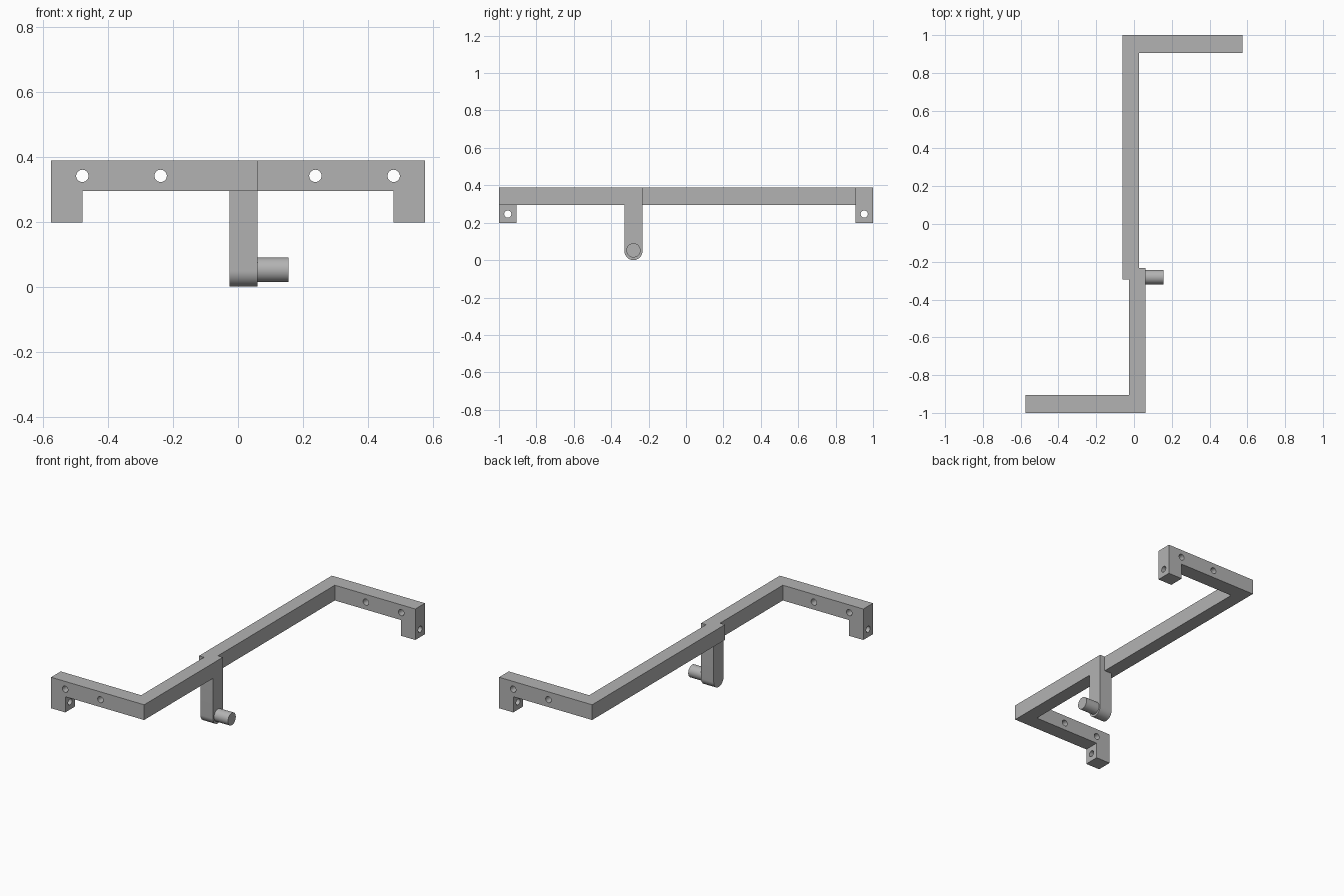
import bpy, bmesh, math
from mathutils import Matrix, Vector

cube = bpy.data.objects.get("Cube")
if cube:
    bpy.data.objects.remove(cube, do_unlink=True)

grey = bpy.data.materials.new("plain_grey")
grey.use_nodes = True
grey.diffuse_color = (0.45, 0.45, 0.45, 1)
grey.node_tree.nodes["Principled BSDF"].inputs["Base Color"].default_value = (0.45, 0.45, 0.45, 1)

TOP, UNDER, FOOT = 0.389, 0.295, 0.198    # heights of bar top, bar underside, foot
HALF_X, FOOT_IN = 0.575, 0.478            # arm tip and inner side of foot
BAR_OUT, BAR_IN = 0.06, -0.026            # sides of the long bar
END, ARM_IN = 1.0, 0.906                  # outer and inner face of the arm
LEG_Y, LEG_R = -0.281, 0.048


def finish(name, bm):
    bmesh.ops.recalc_face_normals(bm, faces=bm.faces)
    mesh = bpy.data.meshes.new(name)
    bm.to_mesh(mesh)
    bm.free()
    mesh.materials.append(grey)
    obj = bpy.data.objects.new(name, mesh)
    bpy.context.collection.objects.link(obj)
    return obj


def cylinder(name, centre, axis, radius, length, sides=48):
    bm = bmesh.new()
    turn = Vector((0, 0, 1)).rotation_difference(Vector(axis)).to_matrix().to_4x4()
    bmesh.ops.create_cone(bm, cap_ends=True, segments=sides, radius1=radius, radius2=radius,
                          depth=length, matrix=Matrix.Translation(centre) @ turn)
    return finish(name, bm)


def boolean(obj, other, operation):
    mod = obj.modifiers.new(other.name, 'BOOLEAN')
    mod.operation, mod.solver, mod.object = operation, 'EXACT', other
    other.hide_render = True
    other.hide_set(True)


def smooth(obj):
    bpy.ops.object.select_all(action='DESELECT')
    obj.select_set(True)
    bpy.context.view_layer.objects.active = obj
    bpy.ops.object.shade_smooth_by_angle(angle=math.radians(30))


def bracket(name, side, bar_end):
    """Arm, long bar and drilled foot; side -1 turns it half round."""
    bm = bmesh.new()
    plan = [(-FOOT_IN, -END), (BAR_OUT, -END), (BAR_OUT, bar_end),
            (BAR_IN, bar_end), (BAR_IN, -ARM_IN), (-FOOT_IN, -ARM_IN)]
    tip = [(-HALF_X, -ARM_IN), (-HALF_X, -END)]
    ring = [bm.verts.new((x * side, y * side, UNDER)) for x, y in plan]
    ends = [bm.verts.new((x * side, y * side, UNDER)) for x, y in tip]
    main = bm.faces.new(ring)
    foot = bm.faces.new([ring[0], ring[-1]] + ends)
    # Slab, then the foot drawn down from its tip
    top = bmesh.ops.extrude_face_region(bm, geom=[main, foot])
    bmesh.ops.translate(bm, vec=(0, 0, TOP - UNDER),
                        verts=[g for g in top["geom"] if isinstance(g, bmesh.types.BMVert)])
    foot = next(f for f in bm.faces if len(f.verts) == 4
                and all(abs(v.co.z - UNDER) < 0.001 for v in f.verts))
    low = bmesh.ops.extrude_discrete_faces(bm, faces=[foot])["faces"][0]
    bmesh.ops.translate(bm, vec=(0, 0, FOOT - UNDER), verts=low.verts)
    bmesh.ops.remove_doubles(bm, verts=bm.verts, dist=0.0001)
    bmesh.ops.recalc_face_normals(bm, faces=bm.faces)
    bmesh.ops.dissolve_limit(bm, angle_limit=0.01, verts=bm.verts, edges=bm.edges)
    obj = finish(name, bm)
    # Screw holes through the arm and the foot
    y = -0.953 * side
    drills = [((-0.479 * side, y, 0.341), (0, 1, 0)),
              ((-0.238 * side, y, 0.341), (0, 1, 0)),
              ((-0.526 * side, y, 0.246), (1, 0, 0))]
    for i, (centre, axis) in enumerate(drills):
        boolean(obj, cylinder(f"{name}_drill_{i + 1}", centre, axis, 0.019, 0.2, 32), 'DIFFERENCE')
    return obj


front = bracket("front_bracket", 1, LEG_Y + LEG_R)
back = bracket("back_bracket", -1, 0.294)

# Hanging leg with a rounded lower end
bm = bmesh.new()
profile = [(LEG_Y - LEG_R, UNDER)]
for i in range(25):
    a = math.pi + math.pi * i / 24
    profile.append((LEG_Y + LEG_R * math.cos(a), LEG_R + LEG_R * math.sin(a)))
profile.append((LEG_Y + LEG_R, UNDER))
face = bm.faces.new([bm.verts.new((BAR_IN, y, z)) for y, z in profile])
out = bmesh.ops.extrude_face_region(bm, geom=[face])
bmesh.ops.translate(bm, vec=(BAR_OUT - BAR_IN, 0, 0),
                    verts=[g for g in out["geom"] if isinstance(g, bmesh.types.BMVert)])
leg = finish("leg", bm)

# Round peg on the side of the leg
peg = cylinder("peg", ((BAR_OUT + 0.155) / 2, LEG_Y, 0.052), (1, 0, 0), 0.038, 0.155 - BAR_OUT)

for part in (front, back, leg, peg):
    smooth(part)
